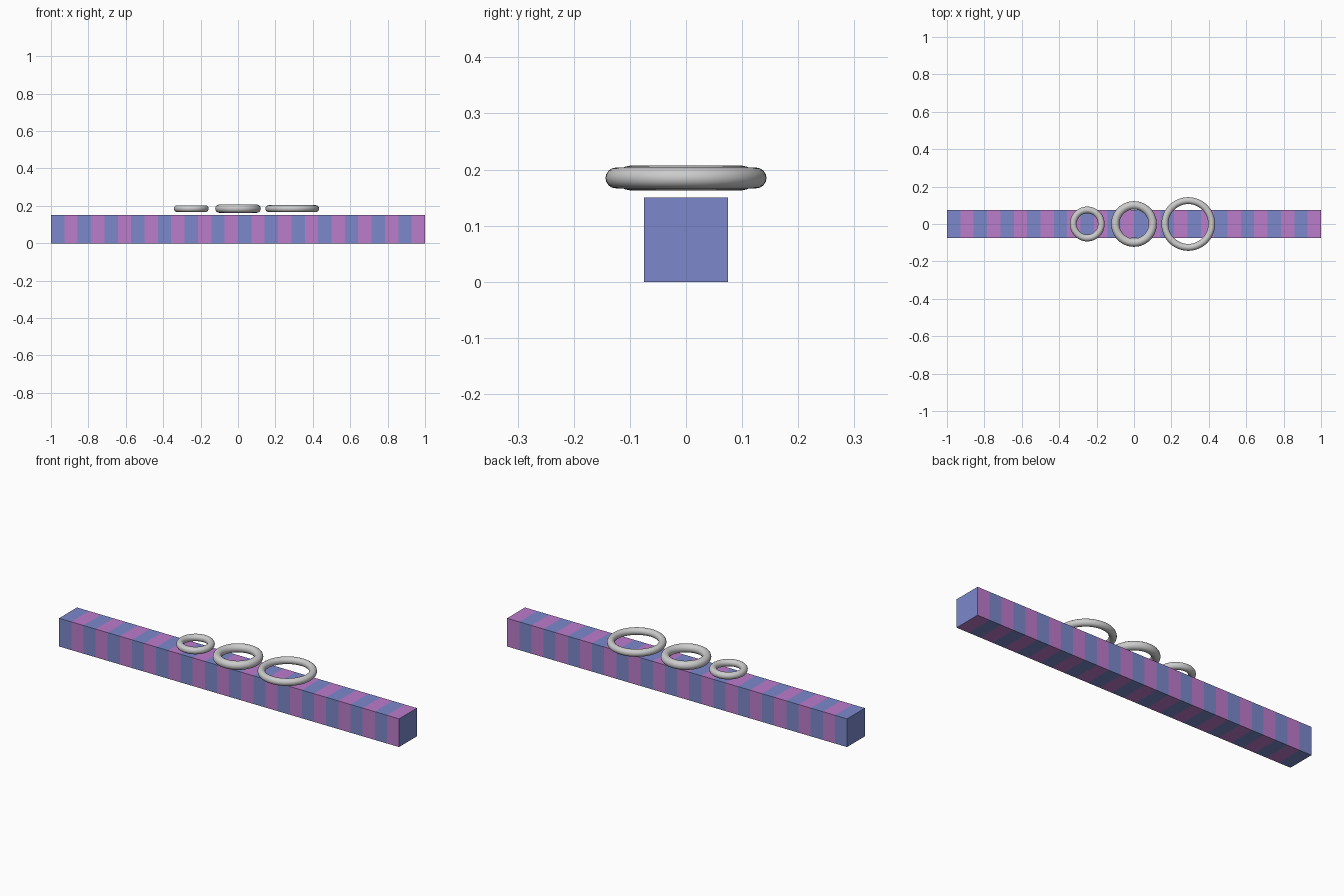
import bpy, bmesh

if "Cube" in bpy.data.objects:
    bpy.data.objects.remove(bpy.data.objects["Cube"])

LENGTH, SIZE, STRIPES = 2.0, 0.15, 28


def material(name, color):
    mat = bpy.data.materials.new(name)
    mat.diffuse_color = color
    mat.use_nodes = True
    mat.node_tree.nodes["Principled BSDF"].inputs["Base Color"].default_value = mat.diffuse_color
    return mat


# Striped square bar: equal slices along x, alternating colours, blue end caps
bm = bmesh.new()
h = SIZE / 2
loops = []
for i in range(STRIPES + 1):
    x = -LENGTH / 2 + LENGTH * i / STRIPES
    loops.append([bm.verts.new((x, y, z))
                  for y, z in ((-h, 0), (h, 0), (h, SIZE), (-h, SIZE))])
for i, (a, b) in enumerate(zip(loops, loops[1:])):
    for k in range(4):
        n = (k + 1) % 4
        bm.faces.new((a[k], a[n], b[n], b[k])).material_index = i % 2
bm.faces.new(loops[0])
bm.faces.new(loops[-1])
bmesh.ops.recalc_face_normals(bm, faces=bm.faces[:])
mesh = bpy.data.meshes.new("striped_bar")
bm.to_mesh(mesh)
bm.free()
mesh.materials.append(material("stripe_blue", (0.20, 0.25, 0.60, 1)))
mesh.materials.append(material("stripe_purple", (0.50, 0.20, 0.60, 1)))
bpy.context.collection.objects.link(bpy.data.objects.new("striped_bar", mesh))

# Three rings hovering just above the bar: name, x, ring radius, tube radius
for name, x, major, minor in (("small_ring", -0.25, 0.075, 0.018),
                              ("middle_ring", 0.0, 0.10, 0.022),
                              ("large_ring", 0.29, 0.125, 0.0185)):
    bpy.ops.mesh.primitive_torus_add(location=(x, 0, 0.185), major_radius=major,
                                     minor_radius=minor, major_segments=48,
                                     minor_segments=16)
    ring = bpy.context.object
    ring.name = name
    bpy.ops.object.shade_smooth()
